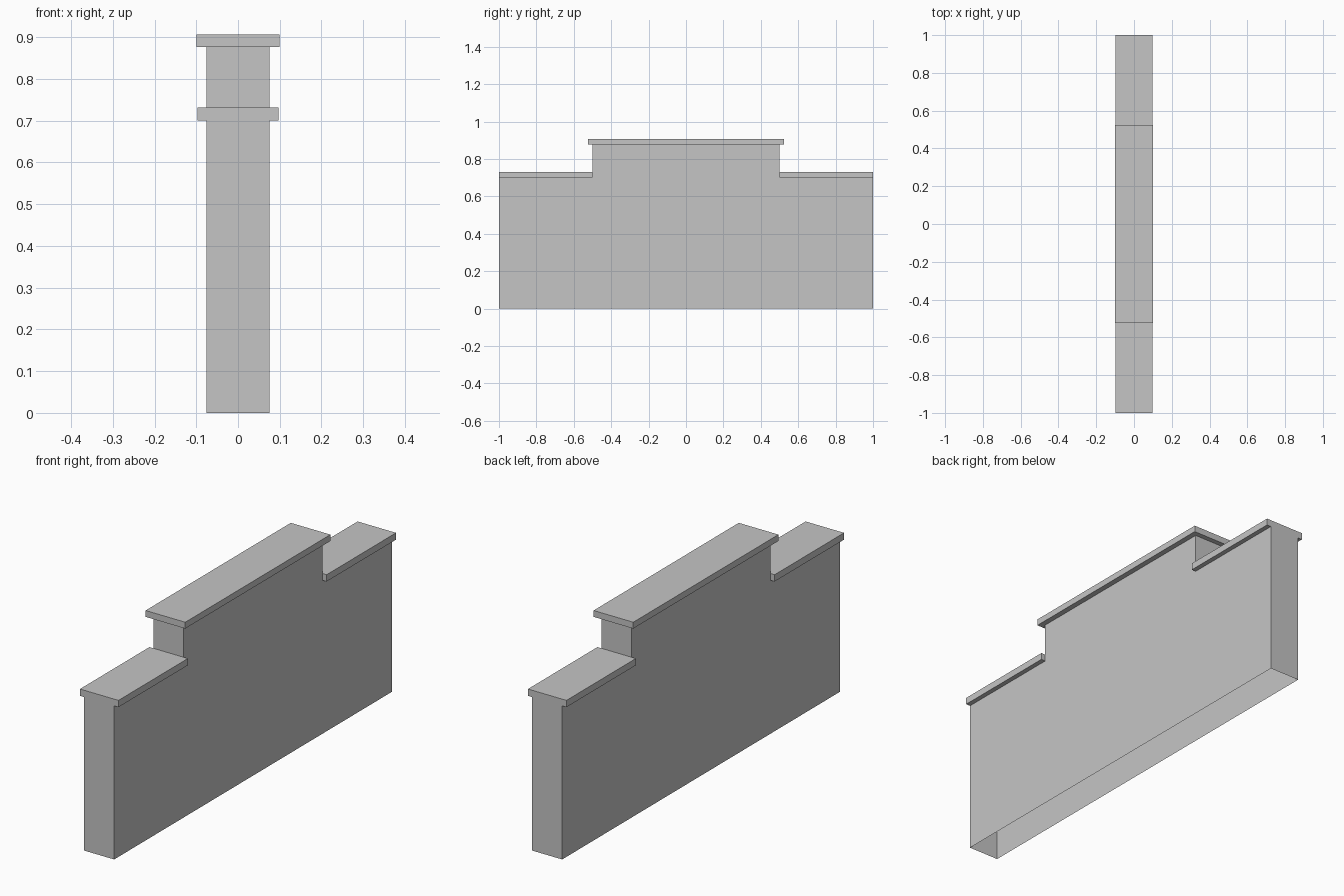
import bpy
import bmesh

cube = bpy.data.objects.get("Cube")
if cube:
    bpy.data.objects.remove(cube, do_unlink=True)

grey = bpy.data.materials.new("plain grey")
grey.use_nodes = True
colour = (0.56, 0.56, 0.56, 1)
grey.diffuse_color = colour
grey.node_tree.nodes["Principled BSDF"].inputs["Base Color"].default_value = colour

# Main dimensions
HALF_LENGTH, HALF_STEP, HALF_WALL = 1.0, 0.5, 0.0755
LOW, HIGH, CAP = 0.70, 0.877, 0.029


def add_object(name, bm):
    mesh = bpy.data.meshes.new(name)
    bm.to_mesh(mesh)
    bm.free()
    mesh.materials.append(grey)
    obj = bpy.data.objects.new(name, mesh)
    bpy.context.collection.objects.link(obj)


def add_cap(name, half_width, y0, y1, z0, z1):
    bm = bmesh.new()
    bmesh.ops.create_cube(bm, size=1)
    bmesh.ops.scale(bm, vec=(2 * half_width, y1 - y0, z1 - z0), verts=bm.verts)
    bmesh.ops.translate(bm, vec=(0, (y0 + y1) / 2, (z0 + z1) / 2), verts=bm.verts)
    add_object(name, bm)


# Stepped hollow wall: extruded side profile, open underneath
half = [(HALF_LENGTH, 0), (HALF_LENGTH, LOW), (HALF_STEP, LOW), (HALF_STEP, HIGH)]
profile = half + [(-y, z) for y, z in reversed(half)]
bm = bmesh.new()
side = bm.faces.new([bm.verts.new((-HALF_WALL, y, z)) for y, z in profile])
result = bmesh.ops.extrude_face_region(bm, geom=[side], use_keep_orig=True)
moved = [v for v in result["geom"] if isinstance(v, bmesh.types.BMVert)]
bmesh.ops.translate(bm, vec=(2 * HALF_WALL, 0, 0), verts=moved)
bmesh.ops.recalc_face_normals(bm, faces=bm.faces)
bottom = [f for f in bm.faces if all(v.co.z < 0.001 for v in f.verts)]
bmesh.ops.delete(bm, geom=bottom, context="FACES_ONLY")
add_object("wall", bm)

# Coping slabs
add_cap("upper_coping", 0.1, -0.523, 0.523, HIGH, HIGH + CAP)
add_cap("front_coping", 0.097, -HALF_LENGTH, -HALF_STEP, LOW, LOW + CAP + 0.002)
add_cap("back_coping", 0.097, HALF_STEP, HALF_LENGTH, LOW, LOW + CAP + 0.002)
